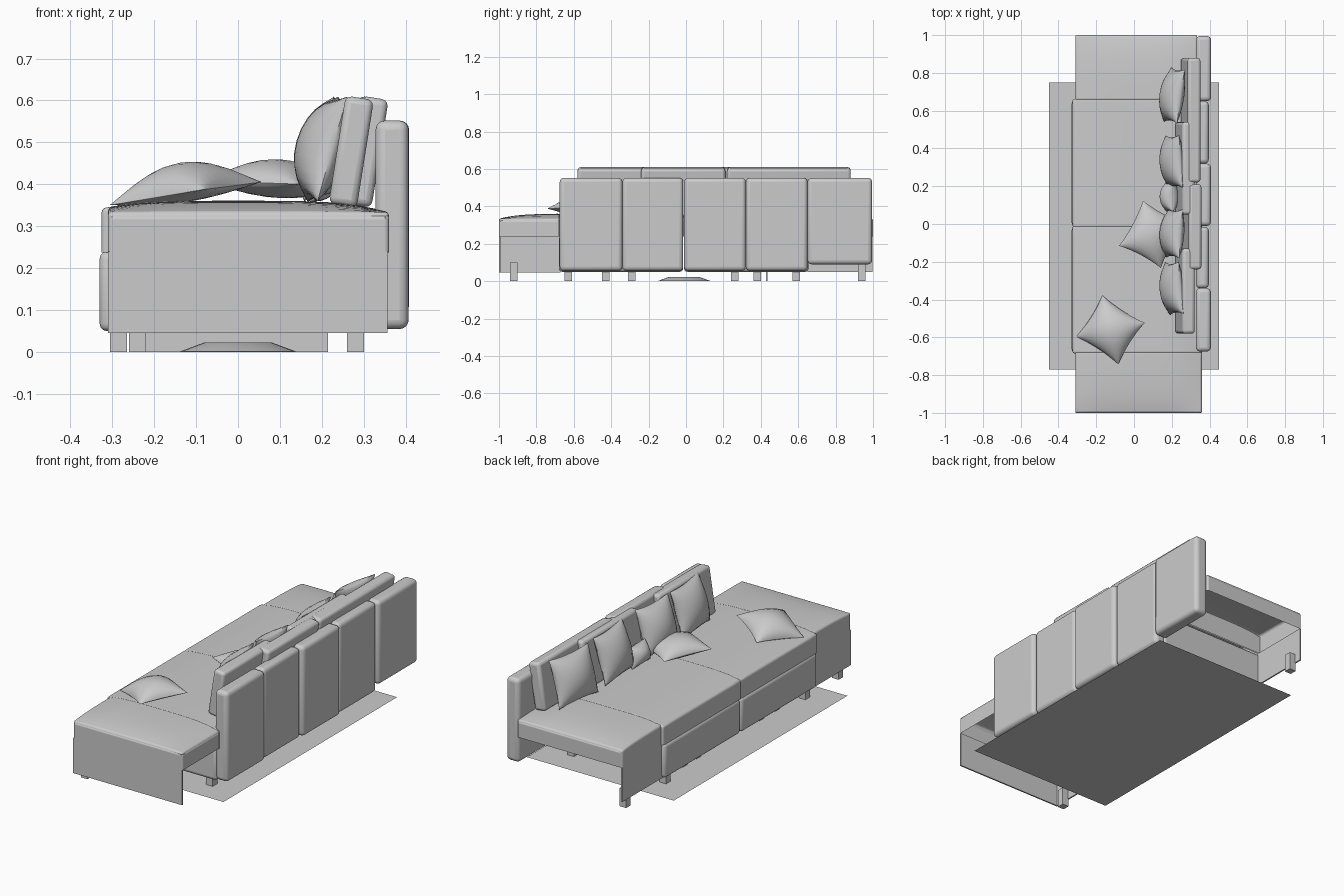
import bpy, bmesh, math
from mathutils import Vector, Matrix, Euler

if "Cube" in bpy.data.objects:
    bpy.data.objects.remove(bpy.data.objects["Cube"])


def finish(name, bm, bevel=0.0, segments=3):
    bmesh.ops.recalc_face_normals(bm, faces=bm.faces)
    mesh = bpy.data.meshes.new(name)
    bm.to_mesh(mesh)
    bm.free()
    ob = bpy.data.objects.new(name, mesh)
    bpy.context.collection.objects.link(ob)
    if bevel:
        mod = ob.modifiers.new("Bevel", 'BEVEL')
        mod.width = bevel
        mod.segments = segments
        mod.limit_method = 'ANGLE'
        mod.angle_limit = math.radians(50)
    bpy.context.view_layer.objects.active = ob
    ob.select_set(True)
    bpy.ops.object.shade_smooth_by_angle(angle=math.radians(40))
    ob.select_set(False)
    return ob


def box_bm(x0, x1, y0, y1, z0, z1):
    bm = bmesh.new()
    bmesh.ops.create_cube(bm, size=1)
    for v in bm.verts:
        v.co = Vector(((x0 + x1) / 2 + v.co.x * (x1 - x0),
                       (y0 + y1) / 2 + v.co.y * (y1 - y0),
                       (z0 + z1) / 2 + v.co.z * (z1 - z0)))
    return bm


def box(name, *dims, bevel=0.0, segments=3):
    return finish(name, box_bm(*dims), bevel, segments)


def seat_cushion(name, x0, x1, y0, y1):
    # hollow upholstered shell with a gently domed top and no underside
    bm = box_bm(x0, x1, y0, y1, 0.238, 0.334)
    bmesh.ops.subdivide_edges(bm, edges=bm.edges[:], cuts=9, use_grid_fill=True)
    bm.normal_update()
    bmesh.ops.delete(bm, geom=[f for f in bm.faces if f.normal.z < -0.9], context='FACES')
    for v in bm.verts:
        if v.co.z > 0.333:
            v.co.z += 0.027 * max(0, 1 - abs(v.co.x / 0.36) ** 4) * max(0, 1 - abs(v.co.y) ** 10)
    finish(name, bm, 0.02)


def pillow(name, loc, rot, w, h, front, back, n=12):
    # square pillow: pinched edges, pointed corners, full middle
    bm = bmesh.new()
    for side, depth in ((1, front), (-1, back)):
        rows = []
        for i in range(n + 1):
            row = []
            for j in range(n + 1):
                u = math.sin((i / n - 0.5) * math.pi)
                v = math.sin((j / n - 0.5) * math.pi)
                x = u * w / 2 * (1 - 0.08 * (1 - v * v))
                y = v * h / 2 * (1 - 0.08 * (1 - u * u))
                z = side * depth * max(0, (1 - u * u) * (1 - v * v)) ** 0.55
                row.append(bm.verts.new((x, y, z)))
            rows.append(row)
        for i in range(n):
            for j in range(n):
                bm.faces.new((rows[i][j], rows[i + 1][j], rows[i + 1][j + 1], rows[i][j + 1]))
    bmesh.ops.remove_doubles(bm, verts=bm.verts[:], dist=1e-5)
    bm.transform(Matrix.Translation(loc) @ Euler([math.radians(a) for a in rot]).to_matrix().to_4x4())
    finish(name, bm)


def standing_pillow(name, x, y, z, w, h, turn, lean=16, front=0.075, back=0.045):
    # local normal (+z) faces -x, local y points up
    base = Matrix(((0, 0, -1), (-1, 0, 0), (0, 1, 0)))
    m = Matrix.Rotation(math.radians(turn), 3, 'Z') @ Matrix.Rotation(math.radians(lean), 3, 'Y') @ base
    pillow(name, (x, y, z), [math.degrees(a) for a in m.to_euler()], w, h, front, back)


# Rug
bm = bmesh.new()
bm.faces.new([bm.verts.new(p) for p in ((-.45, -.77, 0), (.45, -.77, 0), (.45, .75, 0), (-.45, .75, 0))])
finish("rug", bm)

# Small low mound under the sofa
bm = bmesh.new()
bmesh.ops.create_cone(bm, cap_ends=True, segments=24, radius1=0.14, radius2=0.08, depth=0.022)
bm.transform(Matrix.Translation((0, -0.01, 0.012)))
finish("floor_disc", bm)

# Base frame: two boxed middle modules and open panels at both ends
box("base_left_module", -.33, .345, -.68, -.015, .05, .24, bevel=.018)
box("base_right_module", -.33, .345, -.01, .655, .05, .24, bevel=.018)
box("base_end_panel", -.31, .357, -1.0, -.992, .045, .24)
box("base_front_panel_a", -.31, -.302, -.995, -.67, .045, .24)
box("base_front_panel_b", -.31, -.302, .65, .998, .05, .24)

# Seat cushions
seat_cushion("seat_cushion_1", -.31, .36, -1.0, -.675)
seat_cushion("seat_cushion_2", -.325, .36, -.685, -.008)
seat_cushion("seat_cushion_3", -.325, .36, -.018, .663)
seat_cushion("seat_cushion_4", -.31, .335, .655, 1.0)

# Backrest panels
for i, (y0, y1, x1, z0) in enumerate([(-.675, -.34, .407, .055), (-.34, -.015, .396, .055),
                                      (-.01, .32, .407, .055), (.32, .65, .396, .055),
                                      (.65, .995, .408, .09)]):
    box("backrest_%d" % (i + 1), .328, x1, y0, y1, z0, .552, bevel=.022, segments=4)

# Legs
for y in (-.92, -.63, .59, .94):
    box("front_leg", -.305, -.265, y - .02, y + .02, 0, .1)
for y in (-.43, -.29, .26, .38):
    box("middle_leg", -.26, -.22, y - .02, y + .02, 0, .06)
for y in (-.63, -.43, -.29, .26, .38, .59):
    box("rear_leg", .26, .30, y - .02, y + .02, 0, .06)
box("support_plate", -.22, .215, .427, .437, 0, .06)

# Loose back cushions, leaning on the backrest
for i, (y0, y1, dx) in enumerate([(-.58, -.13, -.03), (-.24, .21, 0.005), (.05, .54, -.03), (.22, .88, 0)]):
    bm = box_bm(-.034, .034, y0, y1, -.13, .13)
    bm.transform(Matrix.Translation((.3 + dx, 0, .478)) @ Matrix.Rotation(math.radians(9), 4, 'Y'))
    finish("back_cushion_%d" % (i + 1), bm, 0.016)

# Standing throw pillows
for i, (y, w, turn) in enumerate([(.68, .29, -8), (.33, .28, 4), (-.05, .26, -4), (-.34, .28, 5)]):
    standing_pillow("throw_pillow_%d" % (i + 1), .213, y, .484, w, .26, turn)
standing_pillow("small_pillow", .19, .145, .41, .16, .11, 0, 18, .055, .05)

# Lying throw pillows
pillow("lying_pillow_front", (-.125, -.56, .378), (4, -8, -33), .27, .26, .075, .02)
pillow("lying_pillow_middle", (.095, -.055, .398), (-3, 2, -28), .25, .27, .062, .03)
